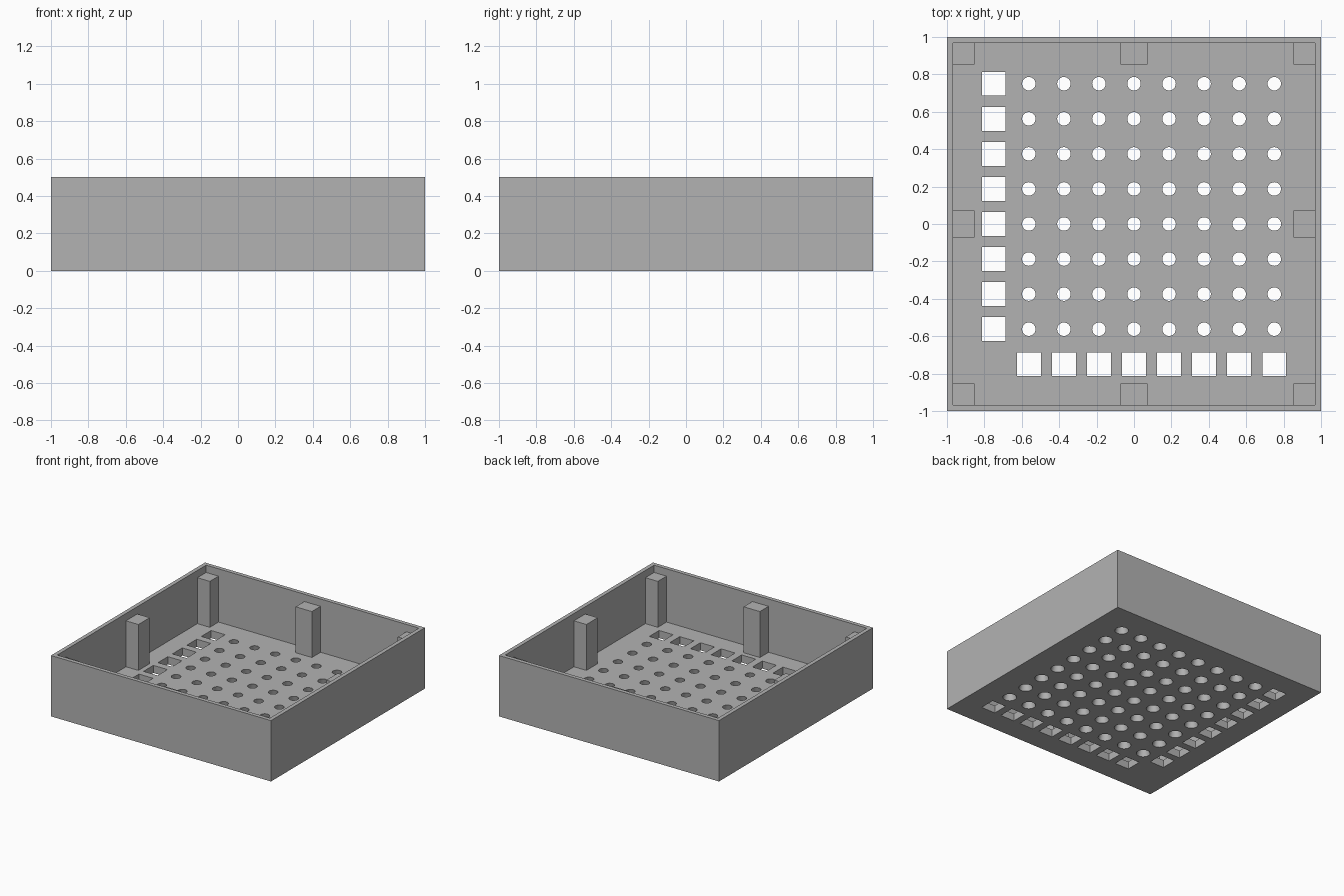
import bpy, bmesh
from mathutils import Matrix, Vector

if "Cube" in bpy.data.objects:
    bpy.data.objects.remove(bpy.data.objects["Cube"])

HEIGHT, WALL, FLOOR = 0.5, 0.033, 0.0625
PITCH = 0.1875
POST_REACH, POST_HALF, POST_TOP = 0.854, 0.0735, 0.44
SLOT = 0.128
HOLE_TOP, HOLE_BOTTOM = 0.036, 0.052

grey = bpy.data.materials.new("plain grey")
grey.use_nodes = True
colour = (0.45, 0.45, 0.45, 1)
grey.diffuse_color = colour
grey.node_tree.nodes["Principled BSDF"].inputs["Base Color"].default_value = colour


def add_box(bm, low, high):
    low, high = Vector(low), Vector(high)
    place = Matrix.Translation((low + high) / 2) @ Matrix.Diagonal((*(high - low), 1))
    bmesh.ops.create_cube(bm, size=1, matrix=place)


def finish(bm, name):
    mesh = bpy.data.meshes.new(name)
    bm.to_mesh(mesh)
    bm.free()
    obj = bpy.data.objects.new(name, mesh)
    bpy.context.collection.objects.link(obj)
    mesh.materials.append(grey)
    return obj


def select_only(obj):
    bpy.ops.object.select_all(action="DESELECT")
    obj.select_set(True)
    bpy.context.view_layer.objects.active = obj


def subtract(target, cutter):
    select_only(target)
    mod = target.modifiers.new("cut", "BOOLEAN")
    mod.operation, mod.solver, mod.object = "DIFFERENCE", "EXACT", cutter
    bpy.ops.object.modifier_apply(modifier=mod.name)
    bpy.data.objects.remove(cutter)


# Open tray
bm = bmesh.new()
add_box(bm, (-1, -1, 0), (1, 1, HEIGHT))
tray = finish(bm, "tray")

bm = bmesh.new()
inner = 1 - WALL
add_box(bm, (-inner, -inner, FLOOR), (inner, inner, HEIGHT + 0.1))
subtract(tray, finish(bm, "cavity_cutter"))

# Grid of tapered round holes, with square slots along two sides
bm = bmesh.new()
steps = [0.75 - i * PITCH for i in range(8)]
margin = 0.02
flare = (HOLE_BOTTOM - HOLE_TOP) / FLOOR * margin
for x in steps:
    for y in steps:
        bmesh.ops.create_cone(
            bm, cap_ends=True, segments=24, depth=FLOOR + 2 * margin,
            radius1=HOLE_BOTTOM + flare, radius2=HOLE_TOP - flare,
            matrix=Matrix.Translation((x, y, FLOOR / 2)))
for s in steps:
    for x, y in ((-0.75, s), (s, -0.75)):
        add_box(bm, (x - SLOT / 2, y - SLOT / 2, -margin),
                (x + SLOT / 2, y + SLOT / 2, FLOOR + margin))
subtract(tray, finish(bm, "hole_cutter"))
select_only(tray)
bpy.ops.object.shade_smooth_by_angle()

# Support posts in the corners and at the middle of each wall
sink = 0.005


def span(side):
    if side == 0:
        return -POST_HALF, POST_HALF
    return sorted((side * POST_REACH, side * (inner + sink)))


for i, row in ((-1, "front"), (0, "middle"), (1, "back")):
    for j, column in ((-1, "right"), (0, "centre"), (1, "left")):
        if i == j == 0:
            continue
        (x0, x1), (y0, y1) = span(j), span(i)
        bm = bmesh.new()
        add_box(bm, (x0, y0, FLOOR - sink), (x1, y1, POST_TOP))
        finish(bm, f"{row}_{column}_post")
